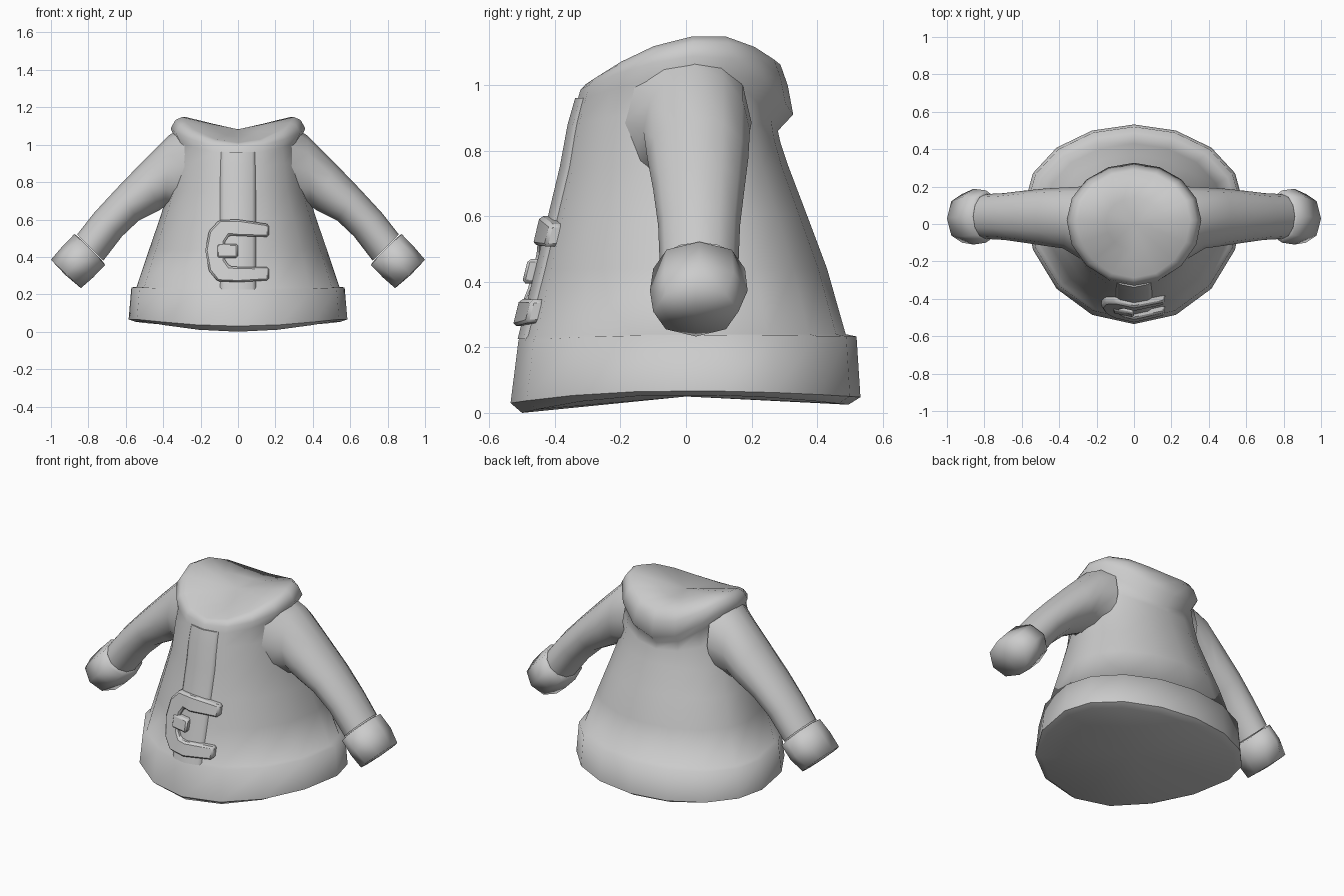
import bpy, bmesh, math

if "Cube" in bpy.data.objects:
    bpy.data.objects.remove(bpy.data.objects["Cube"])

cloth = bpy.data.materials.new("grey_cloth")
cloth.diffuse_color = (0.6, 0.6, 0.6, 1)
cloth.use_nodes = True
cloth.node_tree.nodes["Principled BSDF"].inputs["Base Color"].default_value = cloth.diffuse_color


def finish(name, bm, angle=45, bevel=0):
    bmesh.ops.recalc_face_normals(bm, faces=bm.faces[:])
    me = bpy.data.meshes.new(name)
    bm.to_mesh(me)
    bm.free()
    me.materials.append(cloth)
    ob = bpy.data.objects.new(name, me)
    bpy.context.collection.objects.link(ob)
    if bevel:
        m = ob.modifiers.new("soft_edges", 'BEVEL')
        m.width, m.segments, m.limit_method = bevel, 1, 'ANGLE'
    bpy.ops.object.select_all(action='DESELECT')
    ob.select_set(True)
    bpy.context.view_layer.objects.active = ob
    bpy.ops.object.shade_smooth_by_angle(angle=math.radians(angle))
    return ob


def loft(name, rings, end=None, angle=45):
    """Skin a list of point rings; end is an optional cap centre."""
    bm = bmesh.new()
    vs = [[bm.verts.new(p) for p in r] for r in rings]
    n = len(vs[0])
    for a, b in zip(vs, vs[1:]):
        for i in range(n):
            j = (i + 1) % n
            bm.faces.new((a[i], a[j], b[j], b[i]))
    if end:
        cv = bm.verts.new(end)
        for i in range(n):
            bm.faces.new((vs[-1][i], vs[-1][(i + 1) % n], cv))
    return finish(name, bm, angle)


def hoop(rx, yf, yc, yb, zf, zs, zb, mid=0.0, n=16):
    """Egg-shaped ring whose height differs at front, sides and back."""
    pts = []
    for i in range(n):
        a = 2 * math.pi * i / n
        c, s = math.cos(a), math.sin(a)
        t = (s - mid) / (1 - mid if s > mid else 1 + mid)
        z = zs + t * t * ((zb if s > mid else zf) - zs)
        pts.append((rx * c, yc + s * ((yb - yc) if s > 0 else (yc - yf)), z))
    return pts


def tube_ring(sx, top, bot, y0, y1, n):
    """Sleeve ring between an upper and a lower (x, z) point."""
    pts = []
    for i in range(n):
        a = 2 * math.pi * i / n
        c, s = math.cos(a) / 2, math.sin(a) / 2
        x = (top[0] + bot[0]) / 2 + c * (top[0] - bot[0])
        z = (top[1] + bot[1]) / 2 + c * (top[1] - bot[1])
        pts.append((sx * x, (y0 + y1) / 2 + s * (y1 - y0), z))
    return pts


# Rings: half width, front y, widest y, back y, then front/side/back heights
hem = [
    (0.55, -0.50, 0.10, 0.495, 0.0, 0.055, 0.025),
    (0.585, -0.535, 0.11, 0.532, 0.03, 0.067, 0.048),
    (0.57, -0.511, 0.11, 0.52, 0.22, 0.237, 0.233),
]
body = [
    (0.542, -0.502, 0.10, 0.487, 0.235, 0.24, 0.24),
    (0.475, -0.45, 0.08, 0.43, 0.44, 0.44, 0.44),
    (0.42, -0.412, 0.06, 0.37, 0.60, 0.60, 0.60),
    (0.372, -0.376, 0.04, 0.313, 0.75, 0.75, 0.75),
    (0.35, -0.352, 0.02, 0.288, 0.88, 0.92, 0.825),
]
collar = [
    (0.335, -0.332, 0.015, 0.28, 0.95, 1.035, 0.86),
    (0.36, -0.322, 0.02, 0.327, 0.985, 1.09, 0.91),
    (0.335, -0.305, 0.02, 0.31, 1.003, 1.135, 1.0),
    (0.30, -0.288, 0.02, 0.288, 1.01, 1.152, 1.062),
    (0.15, -0.14, 0.01, 0.14, 1.04, 1.115, 1.083),
]
# One soft coat shell: hem band, flared body, rolled collar, neck opening
loft("coat_body", [hoop(*r, mid=-0.25) for r in hem[1:]] + [hoop(*r) for r in body]
     + [hoop(*r, mid=0.2) for r in collar], end=(0, 0, 1.082), angle=120)

# Underside of the coat with its chamfered edge
loft("coat_underside", [hoop(*r, mid=-0.25) for r in (hem[1], hem[0])],
     end=(0, 0, 0.05), angle=70)

# Sleeves and cuffs on both sides
sleeve = [
    ((0.27, 1.11), (0.29, 0.66), -0.19, 0.20),
    ((0.37, 1.05), (0.39, 0.67), -0.13, 0.195),
    ((0.52, 0.90), (0.42, 0.65), -0.118, 0.19),
    ((0.65, 0.765), (0.53, 0.595), -0.10, 0.178),
    ((0.77, 0.635), (0.62, 0.51), -0.085, 0.165),
    ((0.86, 0.52), (0.72, 0.38), -0.08, 0.16),
]
cuff = [
    ((0.85, 0.505), (0.73, 0.385), -0.07, 0.15),
    ((0.875, 0.522), (0.71, 0.357), -0.10, 0.18),
    ((0.94, 0.455), (0.775, 0.29), -0.11, 0.188),
    ((1.0, 0.385), (0.84, 0.233), -0.10, 0.16),
]
for side, sx in (("right", 1), ("left", -1)):
    loft(side + "_sleeve", [tube_ring(sx, *r, 12) for r in sleeve], angle=80)
    loft(side + "_cuff", [tube_ring(sx, *r, 8) for r in cuff],
         end=(sx * 0.925, 0.03, 0.305), angle=120)


def front_y(x, z):
    """Depth of the coat front at a given spot."""
    table = body + collar[:1]
    for a, b in zip(table, table[1:]):
        if z <= b[4] or b is table[-1]:
            t = (z - a[4]) / (b[4] - a[4])
            rx, yf, yc = (a[k] + t * (b[k] - a[k]) for k in range(3))
            return yf + abs(x) / (0.383 * rx) * 0.076 * (yc - yf)


def plate(name, rows, depth, bevel=0, angle=50, taper=False):
    """Raised strip of rows of (x, z) points that follows the coat front."""
    bm = bmesh.new()
    n = len(rows[0])
    outer, inner = [], []
    for r in rows:
        lift = [0 if taper and i in (0, n - 1) else depth for i in range(n)]
        outer.append([bm.verts.new((x, front_y(x, z) - d, z)) for (x, z), d in zip(r, lift)])
        inner.append([bm.verts.new((x, front_y(x, z) + 0.015, z)) for x, z in r])
    for g in (outer, inner):
        for a, b in zip(g, g[1:]):
            for i in range(n - 1):
                bm.faces.new((a[i], a[i + 1], b[i + 1], b[i]))
    for k in range(len(rows) - 1):
        for i in (0, n - 1):
            bm.faces.new((outer[k][i], outer[k + 1][i], inner[k + 1][i], inner[k][i]))
    for k in (0, -1):
        for i in range(n - 1):
            bm.faces.new((outer[k][i], outer[k][i + 1], inner[k][i + 1], inner[k][i]))
    finish(name, bm, angle, bevel)


# Front closing flap with softly sloped sides
plate("front_flap", [[(x, z) for x in (-0.095, -0.075, 0, 0.075, 0.095)]
                     for z in (0.225, 0.25, 0.44, 0.6, 0.75, 0.88, 0.96)],
      0.009, angle=60, taper=True)

# Open buckle frame and its centre peg
plate("buckle_frame", [
    [(0.165, 0.575), (0.165, 0.507)],
    [(0.0, 0.60), (0.0, 0.512)],
    [(-0.10, 0.597), (-0.045, 0.517)],
    [(-0.155, 0.54), (-0.07, 0.48)],
    [(-0.175, 0.435), (-0.075, 0.435)],
    [(-0.155, 0.325), (-0.07, 0.385)],
    [(-0.11, 0.27), (-0.045, 0.35)],
    [(0.0, 0.265), (0.0, 0.347)],
    [(0.165, 0.275), (0.165, 0.345)],
], 0.034, 0.01)
plate("buckle_peg", [[(-0.113, 0.395), (-0.113, 0.47)],
                     [(0.0, 0.395), (0.0, 0.47)]], 0.041, 0.01)
